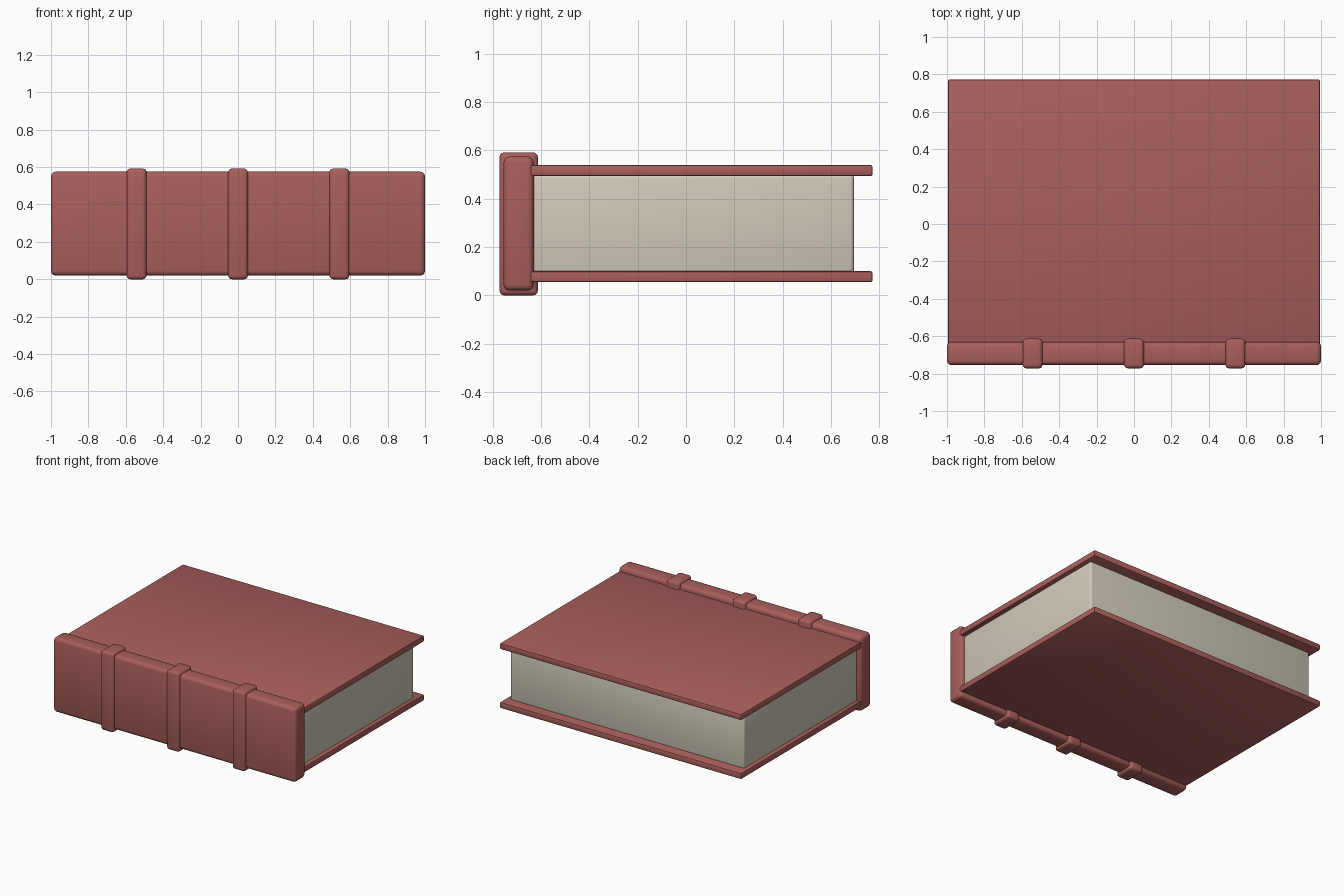
import bpy
import math

if "Cube" in bpy.data.objects:
    bpy.data.objects.remove(bpy.data.objects["Cube"], do_unlink=True)


def make_material(name, rgb):
    mat = bpy.data.materials.new(name)
    mat.use_nodes = True
    colour = (*rgb, 1.0)
    mat.diffuse_color = colour
    bsdf = next(n for n in mat.node_tree.nodes if n.type == "BSDF_PRINCIPLED")
    bsdf.inputs["Base Color"].default_value = colour
    return mat


leather = make_material("red leather", (0.40, 0.115, 0.107))
paper = make_material("cream paper", (0.64, 0.59, 0.49))


def rounded_box(name, x, y, z, mat, bevel, segments=3):
    """Box spanning the (min, max) ranges, with rounded edges."""
    spans = (x, y, z)
    bpy.ops.mesh.primitive_cube_add(size=1, location=[(a + b) / 2 for a, b in spans])
    obj = bpy.context.object
    obj.name = name
    obj.scale = [b - a for a, b in spans]
    bpy.ops.object.transform_apply(location=False, rotation=False, scale=True)
    obj.data.materials.append(mat)
    mod = obj.modifiers.new("rounded edges", "BEVEL")
    mod.width = bevel
    mod.segments = segments
    bpy.ops.object.modifier_apply(modifier=mod.name)
    bpy.ops.object.shade_smooth_by_angle(angle=math.radians(35))
    return obj


# Page block, set in from the cover edges
rounded_box("pages", (-0.965, 0.965), (-0.67, 0.695), (0.09, 0.5), paper, 0.015)

# Cover boards
for name, bottom in (("bottom_cover", 0.055), ("top_cover", 0.494)):
    rounded_box(name, (-0.995, 0.995), (-0.69, 0.772), (bottom, bottom + 0.045),
                leather, 0.008, 2)

# Spine
rounded_box("spine", (-1, 1), (-0.755, -0.63), (0.02, 0.575), leather, 0.025)

# Raised bands wrapped round the spine
for name, x in (("right_band", -0.542), ("middle_band", 0), ("left_band", 0.542)):
    rounded_box(name, (x - 0.053, x + 0.053), (-0.772, -0.613), (0, 0.592),
                leather, 0.02)
